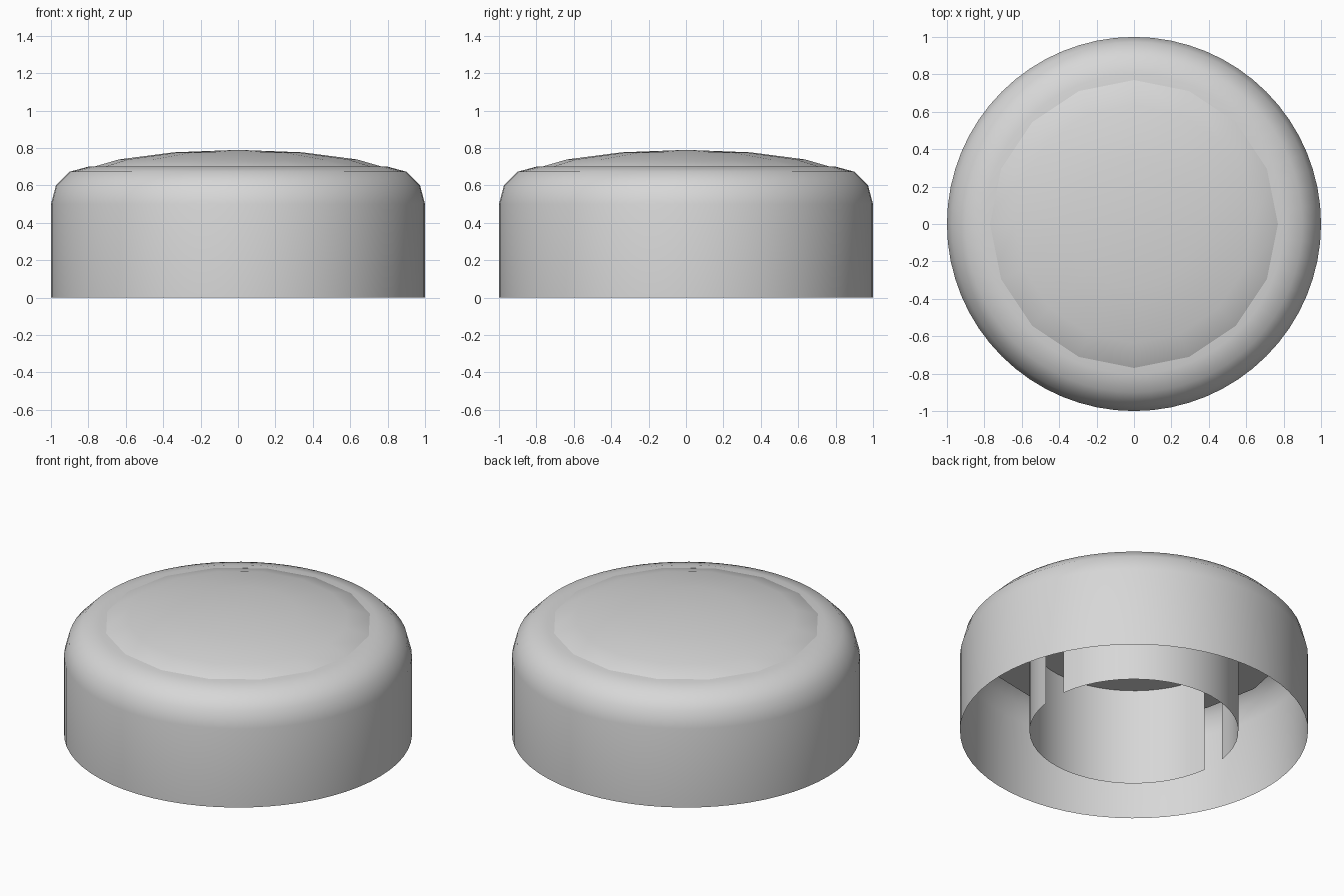
import bpy
import bmesh
from math import sin, cos, pi, radians

cube = bpy.data.objects.get("Cube")
if cube:
    bpy.data.objects.remove(cube)

grey = bpy.data.materials.new("light_grey")
grey.use_nodes = True
colour = (0.68, 0.68, 0.68, 1)
grey.diffuse_color = colour
grey.node_tree.nodes["Principled BSDF"].inputs["Base Color"].default_value = colour


def add_object(name, bm):
    mesh = bpy.data.meshes.new(name)
    bm.to_mesh(mesh)
    bm.free()
    obj = bpy.data.objects.new(name, mesh)
    bpy.context.collection.objects.link(obj)
    mesh.materials.append(grey)
    bpy.ops.object.select_all(action="DESELECT")
    obj.select_set(True)
    bpy.context.view_layer.objects.active = obj
    bpy.ops.object.shade_smooth_by_angle(angle=radians(40))
    return obj


def sweep(bm, profile, start, end, steps):
    """Turn a (radius, height) profile about z from start to end angle."""
    columns = []
    for i in range(steps + 1):
        a = start + (end - start) * i / steps
        columns.append([bm.verts.new((r * cos(a), r * sin(a), z)) for r, z in profile])
    for c, d in zip(columns, columns[1:]):
        for j in range(len(profile) - 1):
            bm.faces.new((c[j], d[j], d[j + 1], c[j + 1]))
    bmesh.ops.remove_doubles(bm, verts=bm.verts, dist=0.0001)


# Open thin shell: straight wall, rounded shoulder, flat ledge under the dome
bevel = 0.2
shoulder = [(0.8 + bevel * cos(k * pi / 6), 0.5 + bevel * sin(k * pi / 6)) for k in range(4)]
bm = bmesh.new()
sweep(bm, [(1, 0)] + shoulder + [(0.66, 0.7)], 0, 2 * pi, 64)
add_object("outer_shell", bm)

# Shallow domed pad with a flat underside, set into the top
pad_base = 0.615
bm = bmesh.new()
bmesh.ops.create_uvsphere(bm, u_segments=16, v_segments=8, radius=1)
geom = bm.verts[:] + bm.edges[:] + bm.faces[:]
bmesh.ops.bisect_plane(bm, geom=geom, dist=0.001, plane_co=(0, 0, 0),
                       plane_no=(0, 0, 1), clear_inner=True)
bmesh.ops.holes_fill(bm, edges=[e for e in bm.edges if e.is_boundary], sides=0)
bmesh.ops.recalc_face_normals(bm, faces=bm.faces)
bmesh.ops.scale(bm, vec=(0.9, 0.9, 0.175), verts=bm.verts)
bmesh.ops.translate(bm, vec=(0, 0, pad_base), verts=bm.verts)
add_object("top_pad", bm)

# Inner collar: two thin half rings, leaving a slot on each side
slot = radians(7.7)
for name, turn in (("back_collar", 0), ("front_collar", pi)):
    bm = bmesh.new()
    sweep(bm, [(0.6, 0), (0.6, pad_base)], turn + slot, turn + pi - slot, 24)
    add_object(name, bm)
